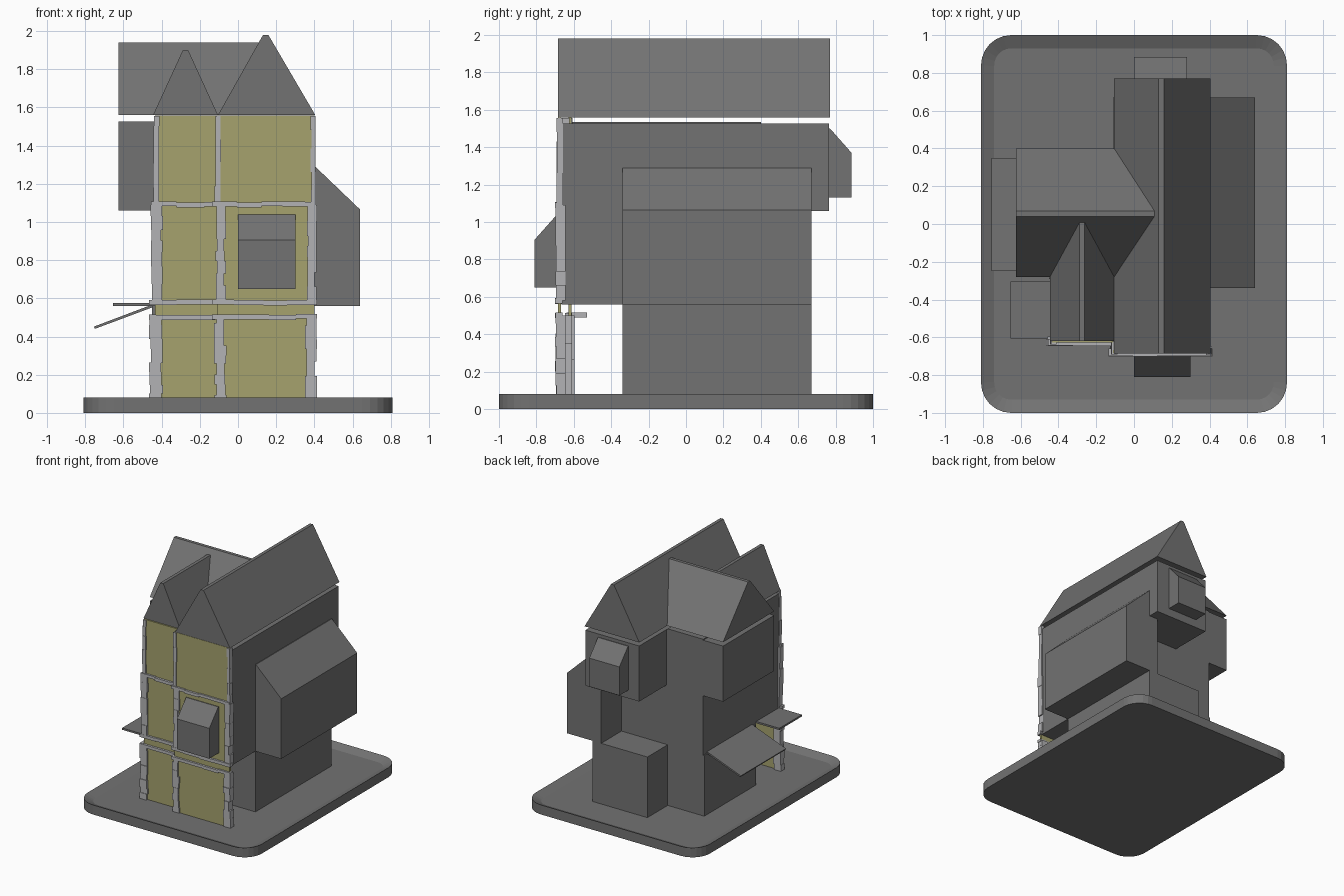
import bpy, bmesh, math, random
from mathutils import Vector

if "Cube" in bpy.data.objects:
    bpy.data.objects.remove(bpy.data.objects["Cube"])
random.seed(4)

def mat(name, col):
    m = bpy.data.materials.new(name)
    m.diffuse_color = (*col, 1)
    m.use_nodes = True
    m.node_tree.nodes["Principled BSDF"].inputs["Base Color"].default_value = m.diffuse_color
    return m

GREY = mat("dark grey", (0.17, 0.17, 0.17))
STONE = mat("light stone", (0.45, 0.45, 0.46))
PLASTER = mat("ochre plaster", (0.38, 0.365, 0.155))

def finish(bm, name, m):
    bmesh.ops.recalc_face_normals(bm, faces=bm.faces)
    me = bpy.data.meshes.new(name)
    bm.to_mesh(me)
    bm.free()
    me.materials.append(m)
    ob = bpy.data.objects.new(name, me)
    bpy.context.collection.objects.link(ob)
    return ob

def add_box(bm, x0, x1, y0, y1, z0, z1):
    vs = bmesh.ops.create_cube(bm, size=1)["verts"]
    for v in vs:
        v.co = Vector((x1 if v.co.x > 0 else x0, y1 if v.co.y > 0 else y0, z1 if v.co.z > 0 else z0))

def box(name, m, *b):
    bm = bmesh.new()
    add_box(bm, *b)
    return finish(bm, name, m)

def prism(name, m, axis, profile, a, b):
    """Extrude a profile of (u, z) points along x or y, from a to b."""
    bm = bmesh.new()
    pt = (lambda u, z: (a, u, z)) if axis == 'x' else (lambda u, z: (u, a, z))
    f = bm.faces.new([bm.verts.new(pt(u, z)) for u, z in profile])
    ext = bmesh.ops.extrude_face_region(bm, geom=[f])["geom"]
    d = Vector((b - a, 0, 0)) if axis == 'x' else Vector((0, b - a, 0))
    bmesh.ops.translate(bm, verts=[v for v in ext if isinstance(v, bmesh.types.BMVert)], vec=d)
    return finish(bm, name, m)

def roof(name, axis, u0, u1, ridge, ztop, a, b):
    prism(name, GREY, axis, [(u0, 1.56), (u1, 1.56), (ridge + .014, ztop), (ridge - .014, ztop)], a, b)

# rounded base tray with a sunken floor
bm = bmesh.new()
pts, r, n = [], 0.16, 6
for cx, cy, s in ((.65, .84, 0), (-.65, .84, 90), (-.65, -.84, 180), (.65, -.84, 270)):
    for i in range(n + 1):
        t = math.radians(s + 90 * i / n)
        pts.append(bm.verts.new((cx + r * math.cos(t), cy + r * math.sin(t), 0)))
f = bm.faces.new(pts)
ext = bmesh.ops.extrude_face_region(bm, geom=[f])["geom"]
bmesh.ops.translate(bm, verts=[v for v in ext if isinstance(v, bmesh.types.BMVert)], vec=(0, 0, .08))
top = [g for g in ext if isinstance(g, bmesh.types.BMFace)]
bmesh.ops.recalc_face_normals(bm, faces=bm.faces)
bmesh.ops.inset_region(bm, faces=top, thickness=.07)
for v in top[0].verts:
    v.co.z = .05
finish(bm, "base_tray", GREY)

# ground floor, set back behind the facade
box("ground_floor_right", GREY, -.11, .40, -.34, .67, .05, .56)
box("ground_floor_left", GREY, -.45, -.11, -.29, .40, .05, .56)

# upper floors
box("upper_body_right", GREY, -.11, .40, -.665, .40, .56, 1.527)
box("upper_body_left", GREY, -.44, -.11, -.61, .40, .56, 1.535)
box("rear_overhang", GREY, -.10, .40, .40, .765, 1.06, 1.527)
box("left_wing", GREY, -.625, -.44, -.28, .40, 1.06, 1.527)

# roofs
roof("main_roof", 'y', -.105, .405, .145, 1.98, -.685, .77)
roof("left_gable_roof", 'y', -.445, -.105, -.275, 1.90, -.62, .01)
roof("left_wing_roof", 'x', -.28, .40, .055, 1.94, -.625, .11)

# bays with sloped tops
prism("right_bay", GREY, 'y', [(.32, .56), (.64, .56), (.64, 1.065), (.405, 1.29), (.32, 1.29)], -.34, .67)
prism("front_bay", GREY, 'x', [(-.66, .65), (-.81, .65), (-.81, .905), (-.69, 1.04), (-.66, 1.04)], 0, .30)
prism("rear_bay", GREY, 'x', [(.74, 1.13), (.885, 1.13), (.885, 1.37), (.77, 1.50), (.74, 1.50)], 0, .28)

# awnings on the left side
box("flat_awning", GREY, -.655, -.43, -.605, -.305, .56, .575)
prism("sloped_awning", GREY, 'y', [(-.755, .452), (-.75, .44), (-.44, .556), (-.44, .571)], -.25, .35)

# plaster facade sheets
box("plaster_left", PLASTER, -.435, -.11, -.628, -.612, .05, 1.558)
box("plaster_right", PLASTER, -.11, .40, -.684, -.667, .05, 1.558)

# stone columns: stacked blocks of uneven width
def column(name, x0, x1, y0, y1, z0, z1, step, jit):
    bm = bmesh.new()
    z, k = z0, 0
    while z < z1 - .01:
        h = step * random.uniform(.7, 1.3)
        top = z1 if z + h > z1 - step * .4 else z + h
        a, b, c = (random.uniform(-jit, jit) for _ in range(3))
        add_box(bm, x0 + a, x1 + b, y0 + c * .5, y1, z, top)
        z, k = top, k + 1
    finish(bm, name, STONE)

for nm, x0, x1, y0, y1, inset in (("left", -.46, -.40, -.642, -.595, (.017, .012)),
                                  ("middle", -.12, -.068, -.696, -.61, (0, .022)),
                                  ("right", .357, .407, -.696, -.645, (.025, 0))):
    column(nm + "_column_ground", x0, x1, y0, y1, .05, .50, .06, .007)
    column(nm + "_column_middle", x0 + .006, x1, y0, y1, .58, 1.09, .075, .006)
    column(nm + "_column_top", x0 + inset[0], x1 - inset[1], y0 + .004, y1 - .012, 1.09, 1.556, .1, .003)

# horizontal stone bands, made of blocks along each half of the facade
def band(name, z0, z1, out):
    bm = bmesh.new()
    for x0, x1, y0, y1 in ((-.465 + out, -.12, -.645, -.61), (-.135, .415 - out, -.70, -.66)):
        x = x0
        while x < x1 - .01:
            w = random.uniform(.09, .17)
            e = x1 if x + w > x1 - .05 else x + w
            d = random.uniform(-.004, .004)
            add_box(bm, x, e, y0 + d * .5, y1, z0 + d, z1 + d * .7)
            x = e
    finish(bm, name, STONE)

band("upper_band", 1.08, 1.105, .01)
band("floor_band", .565, .592, 0)
band("lintel_band", .49, .515, 0)
box("lintel_return", STONE, -.465, -.43, -.64, -.53, .49, .515)
